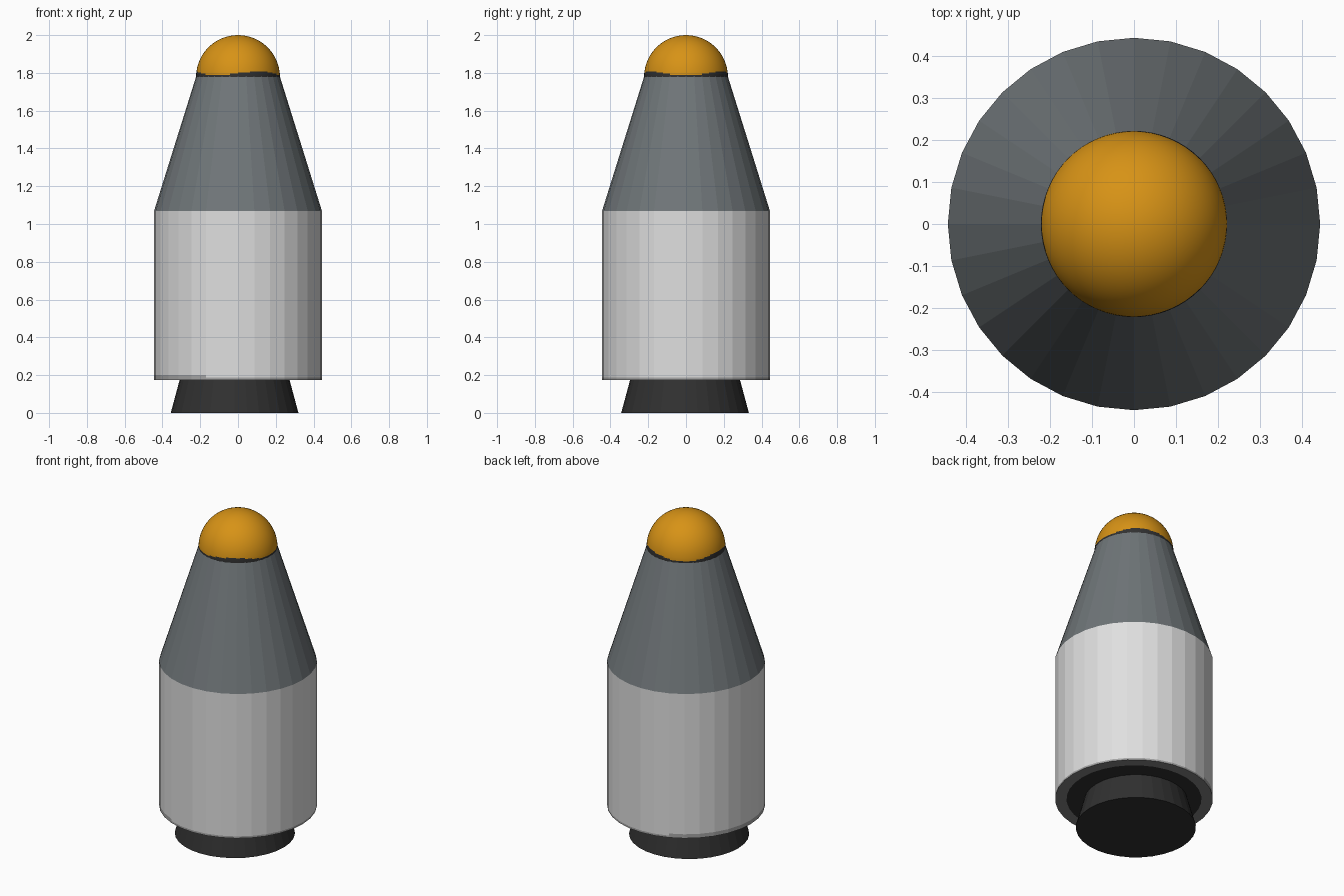
import bpy, bmesh, math

if "Cube" in bpy.data.objects:
    bpy.data.objects.remove(bpy.data.objects["Cube"])

SIDES = 32


def material(name, r, g, b):
    m = bpy.data.materials.new(name)
    m.diffuse_color = (r, g, b, 1)
    m.use_nodes = True
    m.node_tree.nodes["Principled BSDF"].inputs["Base Color"].default_value = m.diffuse_color
    return m


WHITE = material("light_grey", 0.74, 0.74, 0.74)
WORN = material("worn_grey", 0.38, 0.38, 0.38)
RIM = material("rim_grey", 0.22, 0.22, 0.22)
SLATE = material("slate", 0.16, 0.18, 0.19)
DARK = material("charcoal", 0.03, 0.03, 0.03)
AMBER = material("amber", 0.68, 0.29, 0.008)


def lathe(name, profile, mats, rule=None, sides=SIDES, offset=(0, 0), smooth=False):
    """Revolve (radius, z) points, listed bottom to top; radius 0 makes a pole."""
    bm = bmesh.new()
    rings = []
    for r, z in profile:
        count = sides if r > 0 else 1
        rings.append([bm.verts.new((r * math.cos(math.tau * i / sides) + offset[0],
                                    r * math.sin(math.tau * i / sides) + offset[1], z))
                      for i in range(count)])
    for low, high in zip(rings, rings[1:]):
        for i in range(sides):
            j = (i + 1) % sides
            corners = [low[i % len(low)], low[j % len(low)],
                       high[j % len(high)], high[i % len(high)]]
            f = bm.faces.new(list(dict.fromkeys(corners)))
            f.smooth = smooth
            if rule:
                f.material_index = rule(f.calc_center_median())
    bmesh.ops.recalc_face_normals(bm, faces=bm.faces)
    mesh = bpy.data.meshes.new(name)
    bm.to_mesh(mesh)
    bm.free()
    for m in mats:
        mesh.materials.append(m)
    ob = bpy.data.objects.new(name, mesh)
    bpy.context.collection.objects.link(ob)
    return ob


# Engine nozzle, slightly off centre
lathe("nozzle", [(0, 0), (0.338, 0), (0.29, 0.178)], [DARK], offset=(-0.018, -0.005))


# Cylindrical body with a dark underside, grey rim and worn lower edge
def body_rule(c):
    r = math.hypot(c.x, c.y)
    if c.z < 0.176:
        return 3 if r < 0.37 else 2
    if c.z < 0.184:
        return 1
    if c.z < 0.2:
        return 1 if c.x < -0.18 else 0
    return 0


lathe("body", [(0, 0.175), (0.38, 0.175), (0.444, 0.175), (0.444, 0.187),
               (0.444, 0.2), (0.444, 1.07)], [WHITE, WORN, RIM, DARK], body_rule)

# Tapered shoulder
lathe("shoulder", [(0.444, 1.07), (0.222, 1.78), (0, 1.78)], [SLATE])


# Rounded nose, dark along an uneven line at its foot
def nose_rule(c):
    a = math.atan2(c.y, c.x)
    edge = 1.798 + 0.01 * math.cos(3 * (a - math.radians(300)))
    return 1 if c.z < edge else 0


R = 0.222
heights = [0, 0.006, 0.012, 0.018, 0.024, 0.03]
angles = [math.asin(h / R) for h in heights]
angles += [angles[-1] + (math.pi / 2 - angles[-1]) * k / 14 for k in range(1, 14)]
dome = [(R * math.cos(a), 1.778 + R * math.sin(a)) for a in angles] + [(0, 2.0)]
lathe("nose_dome", dome, [AMBER, DARK], nose_rule, sides=64, smooth=True)
